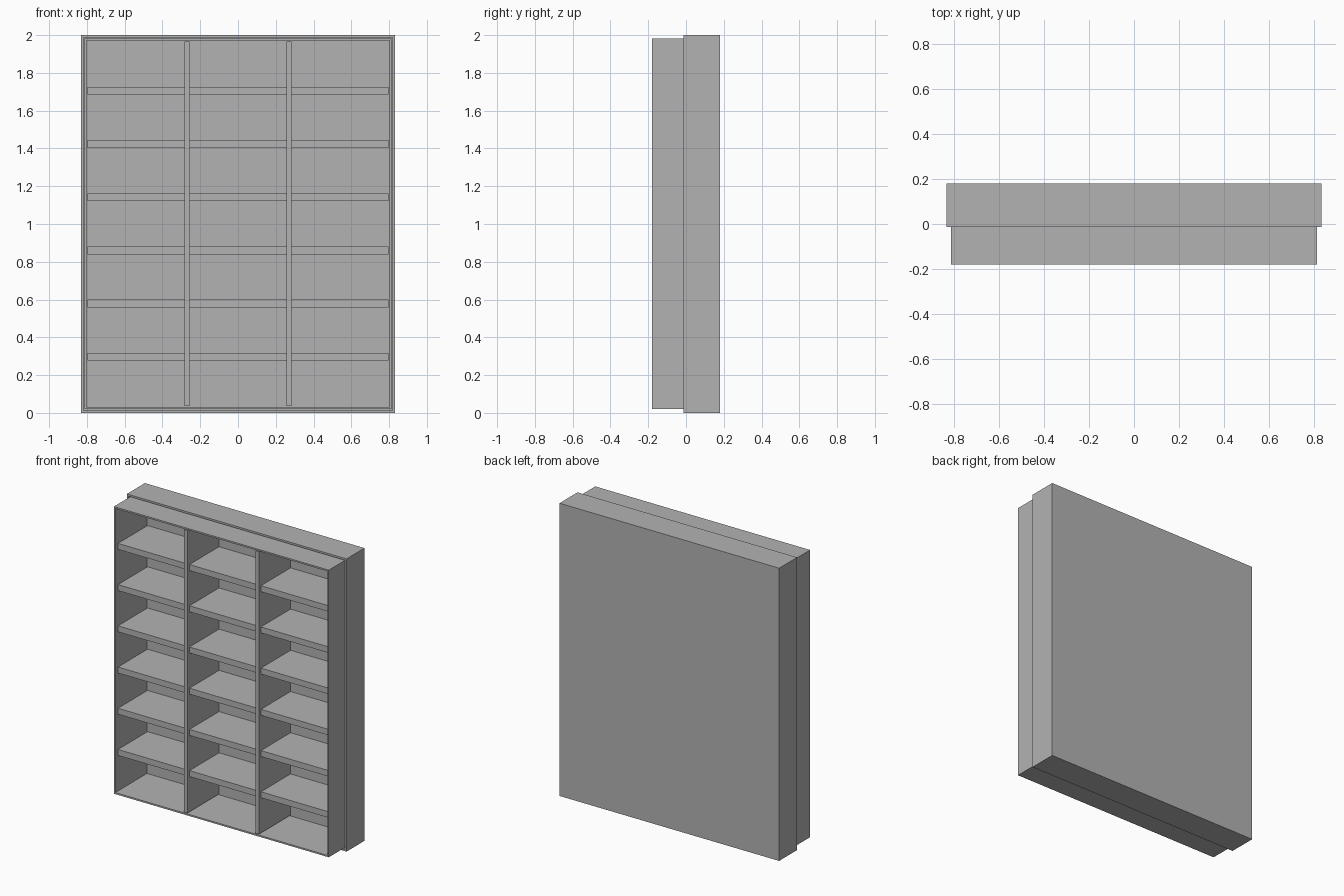
import bpy
import bmesh
from mathutils import Vector

default_cube = bpy.data.objects.get("Cube")
if default_cube:
    bpy.data.objects.remove(default_cube, do_unlink=True)

GREY = (0.45, 0.45, 0.45, 1.0)
grey = bpy.data.materials.new("plain grey")
grey.use_nodes = True
grey.diffuse_color = GREY
grey.node_tree.nodes["Principled BSDF"].inputs["Base Color"].default_value = GREY


def box(name, low, high, rim=0.0, depth=0.0):
    """Box between two corners; a rim hollows it from the front."""
    low, high = Vector(low), Vector(high)
    size, centre = high - low, (low + high) / 2
    bm = bmesh.new()
    bmesh.ops.create_cube(bm, size=1)
    for v in bm.verts:
        v.co = Vector(c * s for c, s in zip(v.co, size)) + centre
    bm.normal_update()
    if rim:
        front = min(bm.faces, key=lambda f: f.calc_center_median().y)
        bmesh.ops.inset_region(bm, faces=[front], thickness=rim)
        pushed = bmesh.ops.extrude_discrete_faces(bm, faces=[front])["faces"][0]
        bmesh.ops.translate(bm, verts=pushed.verts, vec=(0, depth, 0))
    bmesh.ops.recalc_face_normals(bm, faces=bm.faces)
    mesh = bpy.data.meshes.new(name)
    bm.to_mesh(mesh)
    bm.free()
    mesh.materials.append(grey)
    obj = bpy.data.objects.new(name, mesh)
    bpy.context.collection.objects.link(obj)
    return obj


FRONT, BACK, STEP = -0.18, 0.18, -0.014
HALF, CASE_HALF, INNER = 0.83, 0.812, 0.797
FLOOR, CEILING = 0.036, 1.966
PANEL = 0.162           # front surface of the back panel
THICK = 0.027           # divider thickness
SHELF = 0.041           # shelf thickness

# Wide rear surround and the narrower open case standing in it
box("rear_surround", (-HALF, STEP, 0), (HALF, BACK, 2),
    rim=HALF - CASE_HALF, depth=0.186)
box("open_case", (-CASE_HALF, FRONT, 0.02), (CASE_HALF, 0.172, 1.982),
    rim=CASE_HALF - INNER, depth=PANEL - FRONT)

# Two upright dividers make three equal bays
bay = (2 * INNER - 2 * THICK) / 3
for side, label in ((-1, "right"), (1, "left")):
    x = side * (bay + THICK) / 2
    box(label + "_divider", (x - THICK / 2, FRONT, FLOOR),
        (x + THICK / 2, PANEL, CEILING))

# Six slightly recessed shelves in each bay
rows = 7
opening = (CEILING - FLOOR - (rows - 1) * SHELF) / rows
for column in range(3):
    x = -INNER + column * (bay + THICK)
    for row in range(1, rows):
        z = FLOOR + row * opening + (row - 1) * SHELF
        box(f"shelf_bay{column + 1}_{row}", (x, FRONT + 0.023, z),
            (x + bay, PANEL, z + SHELF))
